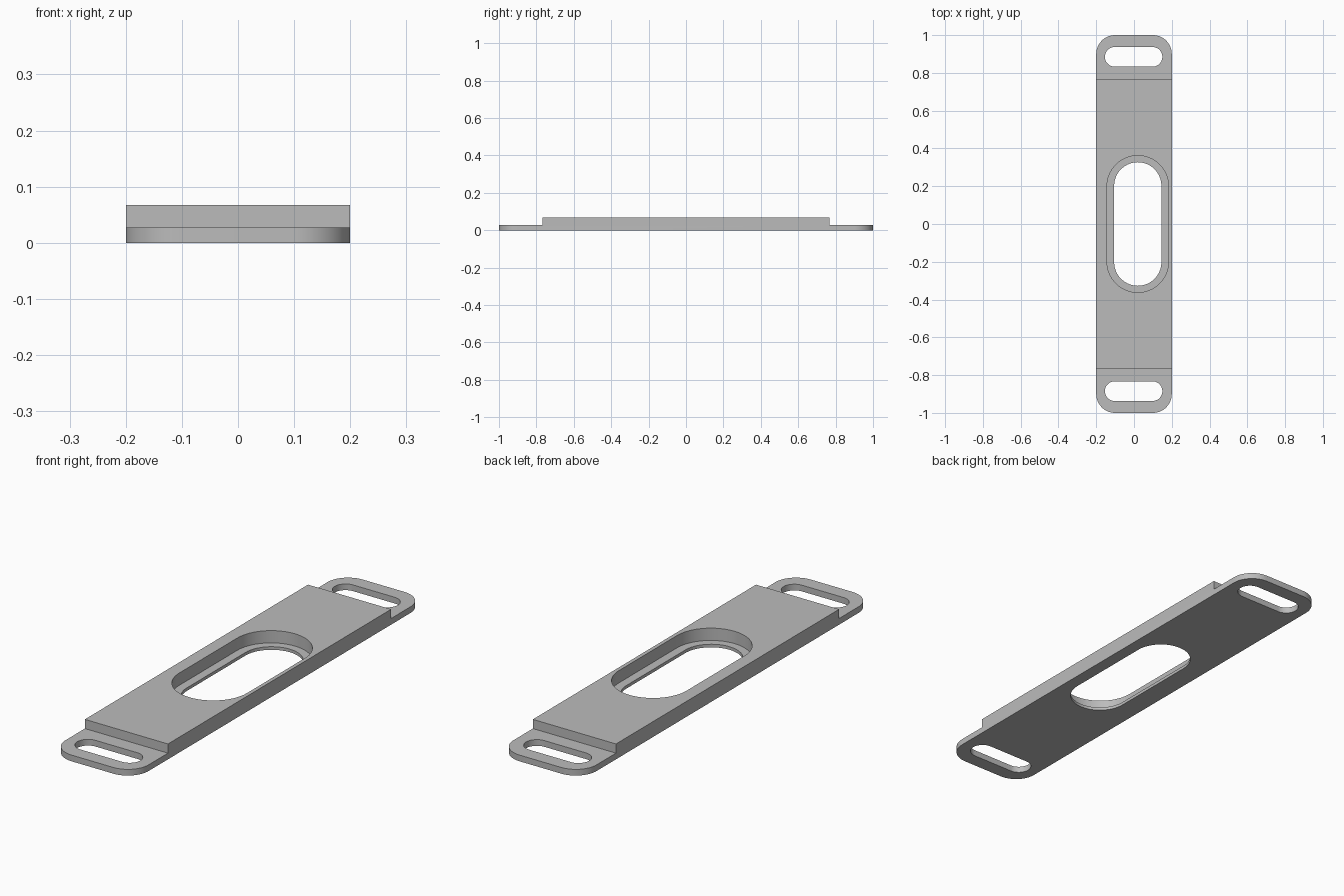
import bpy, bmesh
from math import cos, sin, pi, radians

HEIGHT, TAB, LEDGE = 0.067, 0.027, 0.0135

old = bpy.data.objects.get("Cube")
if old:
    bpy.data.objects.remove(old, do_unlink=True)

grey = bpy.data.materials.new("grey")
grey.use_nodes = True
grey.diffuse_color = (0.5, 0.5, 0.5, 1)
grey.node_tree.nodes["Principled BSDF"].inputs["Base Color"].default_value = (0.5, 0.5, 0.5, 1)


def prism(name, cx, cy, hx, hy, r, z0, z1, steps=16):
    """Upright prism with a rounded rectangular outline."""
    bm = bmesh.new()
    outline = []
    for i, (sx, sy) in enumerate([(1, 1), (-1, 1), (-1, -1), (1, -1)]):
        for k in range(steps + 1):
            a = pi / 2 * (i + k / steps)
            outline.append(bm.verts.new((cx + sx * (hx - r) + r * cos(a),
                                         cy + sy * (hy - r) + r * sin(a), z0)))
    bmesh.ops.remove_doubles(bm, verts=outline, dist=1e-5)
    face = bm.faces.new([v for v in outline if v.is_valid])
    top = bmesh.ops.extrude_face_region(bm, geom=[face])["geom"]
    for v in top:
        if isinstance(v, bmesh.types.BMVert):
            v.co.z = z1
    bmesh.ops.recalc_face_normals(bm, faces=bm.faces)
    mesh = bpy.data.meshes.new(name)
    bm.to_mesh(mesh)
    bm.free()
    mesh.materials.append(grey)
    obj = bpy.data.objects.new(name, mesh)
    bpy.context.collection.objects.link(obj)
    return obj


# Plate blank with rounded corners
plate = prism("mounting_plate", 0, 0, 0.2, 1.0, 0.1, 0, HEIGHT)

# Offset central window and its wider recess above the ledge
cutters = [prism("window_cutter", 0.02, 0, 0.125, 0.327, 0.125, -0.1, 0.2),
           prism("recess_cutter", 0.02, 0, 0.163, 0.362, 0.163, LEDGE, 0.2)]

# Lowered end tabs, each with a strap slot
for s in (-1, 1):
    cutters.append(prism("tab_cutter", 0, s * 1.067, 0.4, 0.3, 0.01, TAB, 0.2))
    cutters.append(prism("slot_cutter", -0.002, s * 0.885, 0.152, 0.052, 0.052, -0.1, 0.2))

bpy.context.view_layer.objects.active = plate
plate.select_set(True)
for cutter in cutters:
    cutter.hide_render = True
    mod = plate.modifiers.new("cut", "BOOLEAN")
    mod.operation = "DIFFERENCE"
    mod.solver = "EXACT"
    mod.object = cutter
    bpy.ops.object.modifier_apply(modifier=mod.name)
    bpy.data.objects.remove(cutter, do_unlink=True)

bpy.ops.object.shade_smooth_by_angle(angle=radians(30))
